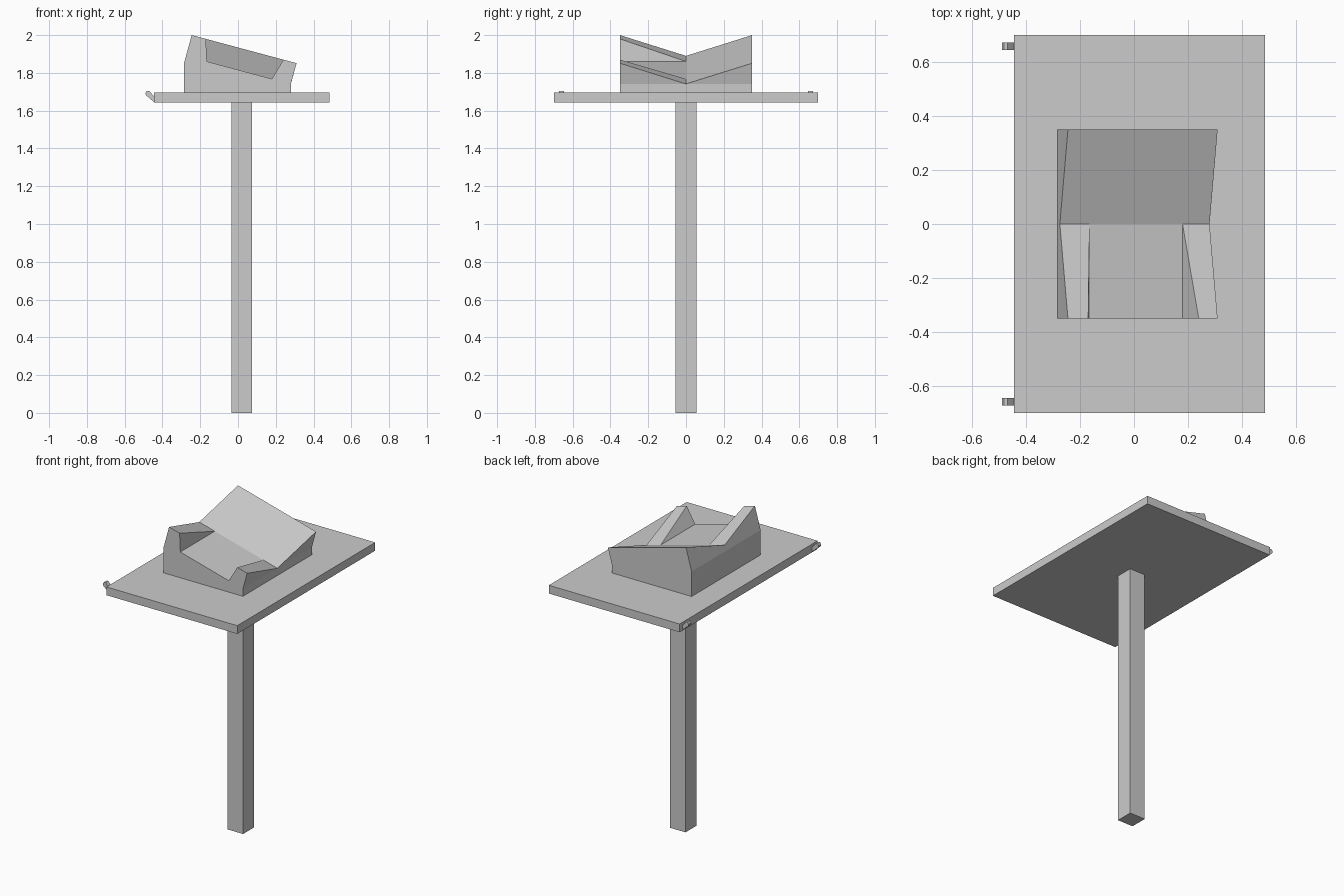
import bpy, bmesh

cube = bpy.data.objects.get("Cube")
if cube:
    bpy.data.objects.remove(cube, do_unlink=True)

grey = bpy.data.materials.new("plain grey")
grey.use_nodes = True
grey.diffuse_color = (0.6, 0.6, 0.6, 1)
grey.node_tree.nodes["Principled BSDF"].inputs["Base Color"].default_value = grey.diffuse_color


def loft(name, sections):
    """Skin matching (x, z) outlines, given as (y, outline), and cap both ends."""
    bm = bmesh.new()
    rings = [[bm.verts.new((x, y, z)) for x, z in outline] for y, outline in sections]
    count = len(rings[0])
    for a, b in zip(rings, rings[1:]):
        for i in range(count):
            j = (i + 1) % count
            bm.faces.new((a[i], a[j], b[j], b[i]))
    bm.faces.new(rings[0])
    bm.faces.new(rings[-1])
    bmesh.ops.remove_doubles(bm, verts=bm.verts, dist=0.0005)
    bmesh.ops.recalc_face_normals(bm, faces=bm.faces)
    mesh = bpy.data.meshes.new(name)
    bm.to_mesh(mesh)
    bm.free()
    mesh.materials.append(grey)
    obj = bpy.data.objects.new(name, mesh)
    bpy.context.collection.objects.link(obj)
    return obj


def box(name, x0, x1, y, z0, z1):
    outline = [(x0, z0), (x1, z0), (x1, z1), (x0, z1)]
    return loft(name, [(-y, outline), (y, outline)])


box("post", -0.035, 0.075, 0.055, 0, 1.642)
box("table_plate", -0.445, 0.485, 0.70, 1.642, 1.695)

# Tilted cradle block: V-shaped top, with a level pocket open to the front
SLOPE = 0.268
HALF = 0.35


def ridge(x):
    return x, 2.0 - (x + 0.245) * SLOPE


def valley(x):
    return x, 1.89 - (x + 0.275) * SLOPE


def section(left, notch, right):
    return [(-0.285, 1.695), (-0.285, 1.855), left, *notch, right,
            (0.28, 1.742), (0.28, 1.695)]


floor = [valley(-0.165), valley(0.18)]
front = section(ridge(-0.245), [ridge(-0.17), *floor, ridge(0.24)], ridge(0.31))
middle = section(valley(-0.275), [floor[0], *floor, floor[1]], valley(0.28))
top = [ridge(-0.135), ridge(0.21)]
back = section(ridge(-0.245), [top[0], *top, top[1]], ridge(0.31))
loft("cradle_block", [(-HALF, front), (0, middle), (HALF, back)])

# Small rounded hooks on the plate's right edge
hook = [(-0.445, 1.645), (-0.488, 1.683), (-0.49, 1.695), (-0.482, 1.705),
        (-0.47, 1.705), (-0.457, 1.69), (-0.445, 1.676)]
for name, y in (("front_hook", -0.659), ("back_hook", 0.659)):
    loft(name, [(y - 0.014, hook), (y + 0.014, hook)])
